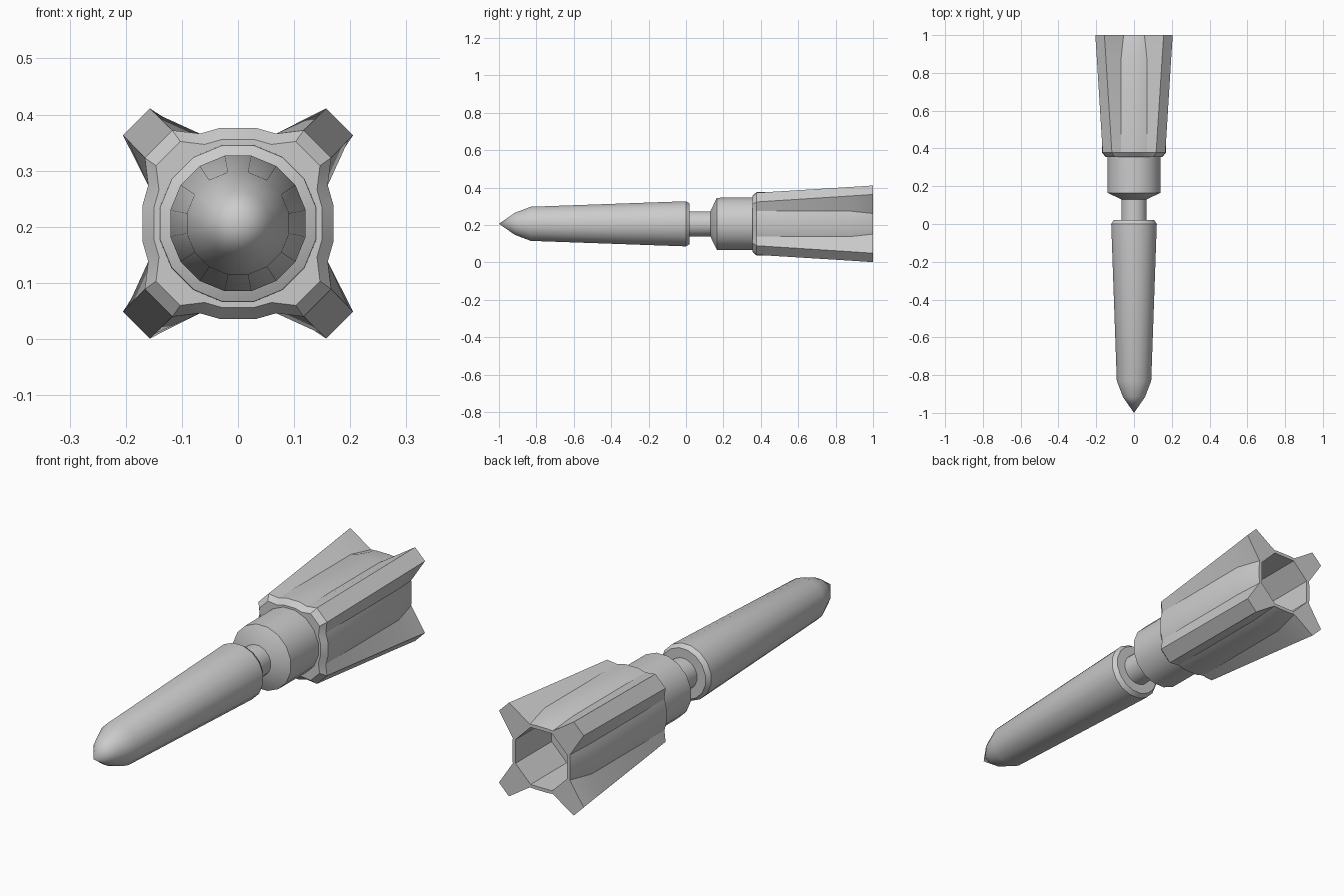
import bpy, bmesh, math

if "Cube" in bpy.data.objects:
    bpy.data.objects.remove(bpy.data.objects["Cube"])

CZ = 0.206  # height of the long axis


def loft(name, rings, cap_start=True, cap_end=True, angle=30):
    """Skin a list of equal-length rings; a one-point ring makes a tip."""
    bm = bmesh.new()
    loops = [[bm.verts.new(p) for p in r] for r in rings]
    for a, b in zip(loops, loops[1:]):
        n = len(b)
        for i in range(n):
            j = (i + 1) % n
            if len(a) == 1:
                bm.faces.new((a[0], b[i], b[j]))
            else:
                bm.faces.new((a[i], b[i], b[j], a[j]))
    if cap_start and len(loops[0]) > 2:
        bm.faces.new(loops[0])
    if cap_end:
        bm.faces.new(loops[-1])
    bmesh.ops.recalc_face_normals(bm, faces=bm.faces)
    me = bpy.data.meshes.new(name)
    bm.to_mesh(me)
    bm.free()
    ob = bpy.data.objects.new(name, me)
    bpy.context.collection.objects.link(ob)
    bpy.ops.object.select_all(action='DESELECT')
    ob.select_set(True)
    bpy.context.view_layer.objects.active = ob
    bpy.ops.object.shade_smooth_by_angle(angle=math.radians(angle))
    return ob


def circle(y, r, n=16):
    if r == 0:
        return [(0, y, CZ)]
    return [(r * math.sin((i + .5) * math.tau / n), y,
             CZ + r * math.cos((i + .5) * math.tau / n)) for i in range(n)]


def section(y, quarter, s=1.0):
    """Repeat a quarter outline four times around the axis."""
    pts = []
    for _ in range(4):
        pts += [(x * s, y, CZ + z * s) for x, z in quarter]
        quarter = [(z, -x) for x, z in quarter]
    return pts


# pointed nose and long tapered front body
loft("front_body", [circle(y, r) for y, r in [
    (-1, 0), (-.915, .06), (-.83, .093), (0, .123), (.02, .110)]])

# thin neck joining the two halves
loft("neck", [circle(.01, .068), circle(.15, .068)])

# collar with a chamfered front
loft("collar", [circle(y, r) for y, r in [
    (.13, .068), (.165, .142), (.37, .143)]])

# finned tail: valley panel, then fin, per quarter
front = [(-.033, .17), (.033, .17), (.068, .16),
         (.117, .166), (.166, .117), (.16, .068)]
mid = front[:3] + [(.149, .197), (.197, .149)] + front[5:]
rear = [(-.03, .14), (.03, .14), (.055, .138),
        (.157, .205), (.205, .157), (.138, .055)]
hole = [(-.03, .125), (.03, .125), (.052, .125),
        (.074, .103), (.103, .074), (.125, .052)]
loft("finned_tail", [
    section(.355, front, .88), section(.378, front), section(.88, mid),
    section(1, rear), section(1, hole), section(.75, hole)])
